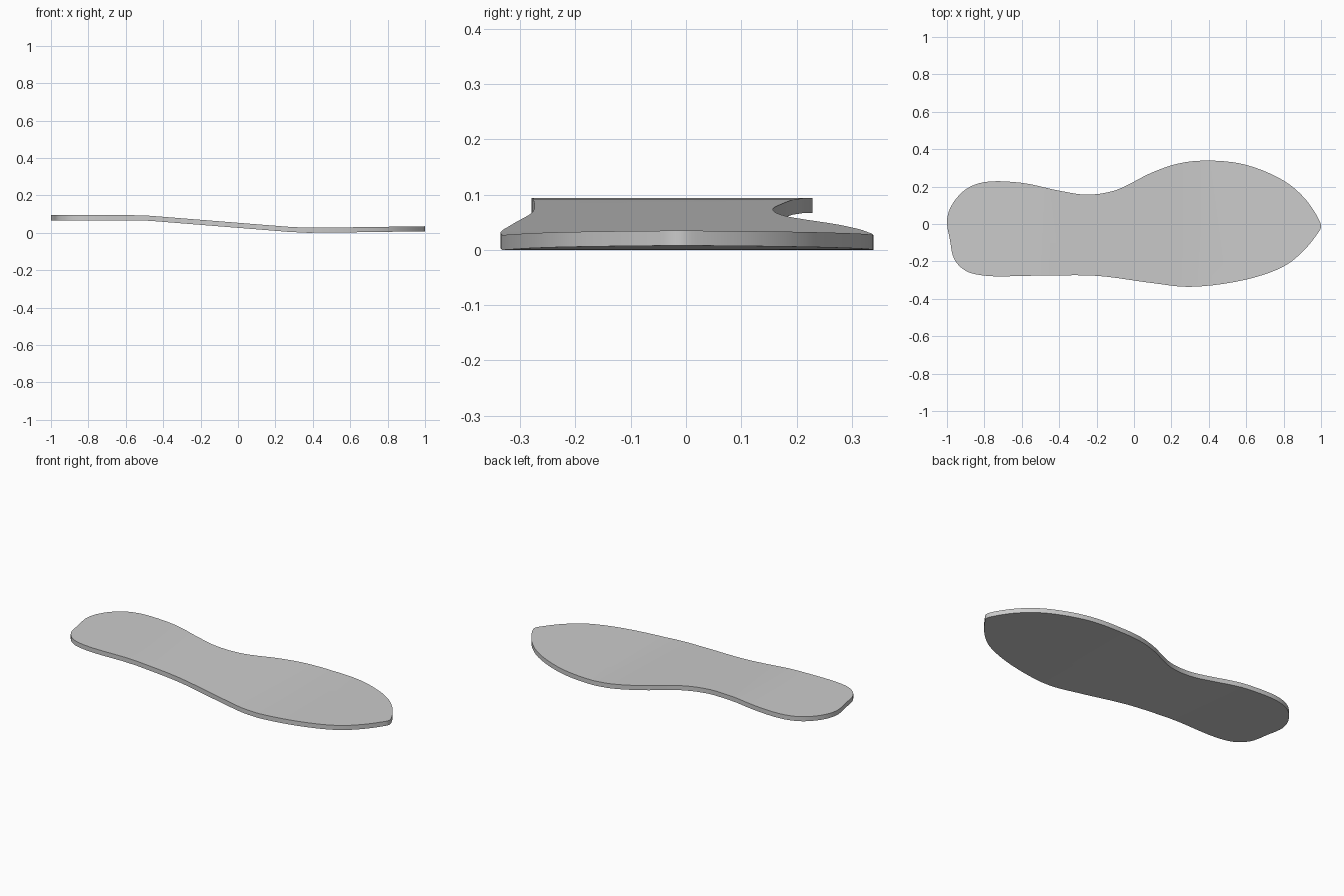
import bpy, bmesh, math
from mathutils import Vector

cube = bpy.data.objects.get("Cube")
if cube:
    bpy.data.objects.remove(cube, do_unlink=True)

THICK = 0.027

# Control points of the sole outline, clockwise from the heel
OUTLINE = [(-1, 0.02), (-0.975, 0.1), (-0.9, 0.185), (-0.8, 0.224), (-0.6, 0.22),
           (-0.4, 0.178), (-0.25, 0.157), (-0.1, 0.18), (0.1, 0.277), (0.25, 0.326),
           (0.41, 0.339), (0.6, 0.316), (0.8, 0.232), (0.91, 0.14), (0.985, 0.03),
           (1, -0.015), (0.975, -0.06), (0.9, -0.15), (0.8, -0.227), (0.6, -0.297),
           (0.3, -0.336), (0.1, -0.316), (-0.2, -0.277), (-0.5, -0.276), (-0.8, -0.276),
           (-0.9, -0.25), (-0.96, -0.19), (-0.985, -0.08)]

# Underside heights: raised heel, sloping arch, slight toe spring
HEIGHTS = [(-1, 0.067), (-0.56, 0.067), (-0.47, 0.064), (0.27, 0.005),
           (0.37, 0.0), (0.5, 0.001), (1, 0.008)]


def smooth_loop(points, steps):
    """Closed centripetal spline through the points."""
    pts = [Vector(p) for p in points]
    n = len(pts)
    loop = []
    for i in range(n):
        a, b, c, d = (pts[(i + k) % n] for k in (-1, 0, 1, 2))
        t1 = math.sqrt((b - a).length)
        t2 = t1 + math.sqrt((c - b).length)
        t3 = t2 + math.sqrt((d - c).length)
        for s in range(steps):
            t = t1 + (t2 - t1) * s / steps
            p = a.lerp(b, t / t1)
            q = b.lerp(c, (t - t1) / (t2 - t1))
            r = c.lerp(d, (t - t2) / (t3 - t2))
            u = p.lerp(q, t / t2)
            v = q.lerp(r, (t - t1) / (t3 - t1))
            loop.append(u.lerp(v, (t - t1) / (t2 - t1)))
    return loop


def underside(x):
    for (x0, z0), (x1, z1) in zip(HEIGHTS, HEIGHTS[1:]):
        if x <= x1:
            return z0 + (z1 - z0) * (x - x0) / (x1 - x0)
    return HEIGHTS[-1][1]


# Flat slab with the outline
bm = bmesh.new()
base = bm.faces.new([bm.verts.new((p.x, p.y, 0)) for p in smooth_loop(OUTLINE, 5)])
ext = bmesh.ops.extrude_face_region(bm, geom=[base])
for v in ext["geom"]:
    if isinstance(v, bmesh.types.BMVert):
        v.co.z = THICK

# Cross cuts where the sole bends
for x, _ in HEIGHTS[1:-1]:
    bmesh.ops.bisect_plane(bm, geom=bm.verts[:] + bm.edges[:] + bm.faces[:],
                           plane_co=(x, 0, 0), plane_no=(1, 0, 0))
for v in bm.verts:
    v.co.z += underside(v.co.x)
bmesh.ops.recalc_face_normals(bm, faces=bm.faces[:])

mesh = bpy.data.meshes.new("insole")
bm.to_mesh(mesh)
bm.free()
insole = bpy.data.objects.new("insole", mesh)
bpy.context.collection.objects.link(insole)

# Plain grey foam
grey = bpy.data.materials.new("grey foam")
grey.use_nodes = True
color = (0.6, 0.6, 0.6, 1)
grey.diffuse_color = color
grey.node_tree.nodes["Principled BSDF"].inputs["Base Color"].default_value = color
mesh.materials.append(grey)

bpy.context.view_layer.objects.active = insole
insole.select_set(True)
bpy.ops.object.shade_smooth_by_angle(angle=math.radians(30))
